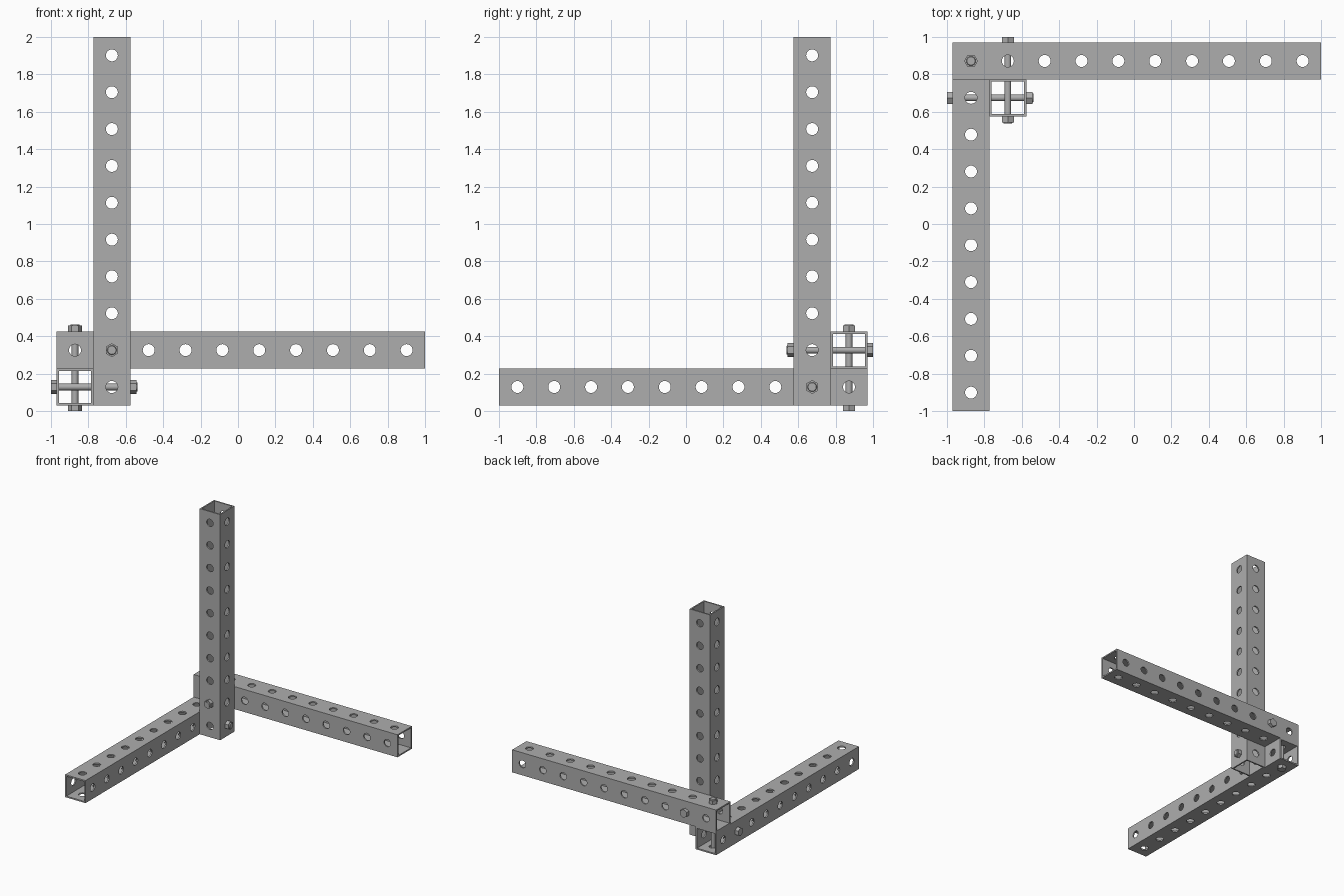
import bpy
import bmesh
from math import cos, sin, pi
from mathutils import Matrix, Vector

if "Cube" in bpy.data.objects:
    bpy.data.objects.remove(bpy.data.objects["Cube"])

PITCH = 0.197          # hole spacing and tube width
CELLS = 10
WALL = 0.012
HOLE = 0.032
SIDES = 24
HALF = PITCH / 2


def make_material(name, value):
    mat = bpy.data.materials.new(name)
    mat.use_nodes = True
    color = (value, value, value, 1)
    mat.diffuse_color = color
    mat.node_tree.nodes["Principled BSDF"].inputs["Base Color"].default_value = color
    return mat


steel = make_material("grey steel", 0.42)


def finish(bm, name, matrix):
    bmesh.ops.recalc_face_normals(bm, faces=bm.faces)
    mesh = bpy.data.meshes.new(name)
    bm.to_mesh(mesh)
    bm.free()
    mesh.materials.append(steel)
    obj = bpy.data.objects.new(name, mesh)
    bpy.context.collection.objects.link(obj)
    obj.matrix_world = matrix
    bpy.ops.object.select_all(action="DESELECT")
    obj.select_set(True)
    bpy.context.view_layer.objects.active = obj
    bpy.ops.object.shade_smooth_by_angle(angle=pi / 6)
    return obj


def frame(direction, origin):
    """Place local +z along the direction, at the origin."""
    turn = Vector(direction).to_track_quat("Z", "Y").to_matrix().to_4x4()
    return Matrix.Translation(origin) @ turn


def perforated_tube(name, direction, origin):
    bm = bmesh.new()
    angles = [2 * pi * i / SIDES for i in range(SIDES)]
    for side in range(4):
        turn = Matrix.Rotation(side * pi / 2, 3, "Z")
        for cell in range(CELLS):
            mid = (cell + 0.5) * PITCH

            def square(half_width, depth):
                ring = []
                for a in angles:
                    k = max(abs(cos(a)), abs(sin(a)))
                    co = (half_width * cos(a) / k, -depth, mid + HALF * sin(a) / k)
                    ring.append(bm.verts.new(turn @ Vector(co)))
                return ring

            def circle(depth):
                return [bm.verts.new(turn @ Vector((HOLE * cos(a), -depth, mid + HOLE * sin(a))))
                        for a in angles]

            # outer skin, hole wall and inner skin of one cell
            inside = HALF - WALL
            rings = [square(HALF, HALF), circle(HALF), circle(inside), square(inside, inside)]
            for r, s in zip(rings, rings[1:]):
                for i in range(SIDES):
                    j = (i + 1) % SIDES
                    bm.faces.new((r[i], r[j], s[j], s[i]))
    bmesh.ops.remove_doubles(bm, verts=bm.verts, dist=1e-5)
    # rims at both open ends
    for end in (0, CELLS * PITCH):
        rim = [e for e in bm.edges if e.is_boundary
               and all(abs(v.co.z - end) < 1e-4 for v in e.verts)]
        bmesh.ops.bridge_loops(bm, edges=rim)
    return finish(bm, name, frame(direction, origin))


def prism(bm, sides, r1, r2, z1, z2, spin=0):
    matrix = Matrix.Translation((0, 0, (z1 + z2) / 2)) @ Matrix.Rotation(spin, 4, "Z")
    bmesh.ops.create_cone(bm, cap_ends=True, segments=sides, radius1=r1, radius2=r2,
                          depth=z2 - z1, matrix=matrix)


def bolt(name, direction, origin, spin):
    head, grip, nut = 0.03, 2 * PITCH, 0.032
    bm = bmesh.new()
    prism(bm, 6, 0.037, 0.037, 0, head, spin)
    prism(bm, 24, 0.018, 0.018, head, head + grip + nut + 0.008)
    prism(bm, 6, 0.037, 0.037, head + grip, head + grip + nut, spin)
    prism(bm, 24, 0.025, 0.022, head + grip + nut, head + grip + nut + 0.008)
    return finish(bm, name, frame(direction, origin))


# Three tubes meeting in a corner, each beside the other two
EDGE = 0.97
near = EDGE - HALF
far = near - PITCH
low = 0.03 + HALF
high = low + PITCH
perforated_tube("cross_tube", (1, 0, 0), (-EDGE, near, high))
perforated_tube("side_tube", (0, -1, 0), (-near, EDGE, low))
perforated_tube("upright_tube", (0, 0, 1), (-far, far, 0.03))

# One bolt through each touching pair of tubes
bolt("side_bolt", (1, 0, 0), (-1, far, low), 0)
bolt("cross_bolt", (0, -1, 0), (-far, 1, high), 0)
bolt("upright_bolt", (0, 0, 1), (-near, near, 0), pi / 2)
